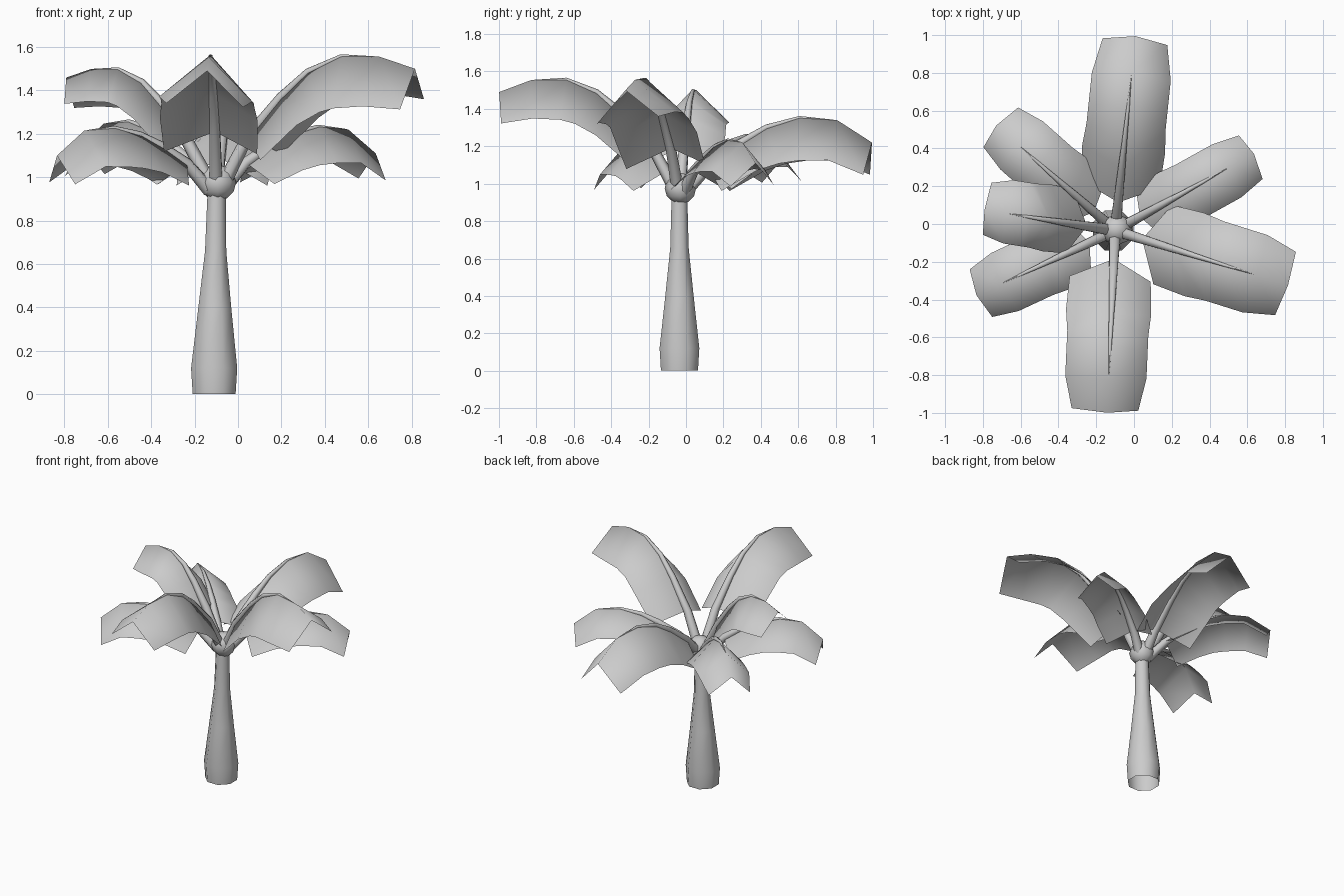
import bpy, bmesh, math
from mathutils import Vector

if "Cube" in bpy.data.objects:
    bpy.data.objects.remove(bpy.data.objects["Cube"])

CX, CY = -0.1, -0.035        # trunk axis


def make_object(name, verts, faces, angle, recalc=True):
    mesh = bpy.data.meshes.new(name)
    mesh.from_pydata(verts, [], faces)
    if recalc:
        bm = bmesh.new()
        bm.from_mesh(mesh)
        bmesh.ops.recalc_face_normals(bm, faces=bm.faces)
        bm.to_mesh(mesh)
        bm.free()
    obj = bpy.data.objects.new(name, mesh)
    bpy.context.collection.objects.link(obj)
    smooth(obj, angle)
    return obj


def smooth(obj, angle):
    bpy.ops.object.select_all(action='DESELECT')
    obj.select_set(True)
    bpy.context.view_layer.objects.active = obj
    bpy.ops.object.shade_smooth_by_angle(angle=math.radians(angle))


def tube(name, path, radii, sides, frame, capped):
    """Round tube along a path; frame(i) gives the two axes of ring i."""
    verts, faces = [], []
    for i, (p, r) in enumerate(zip(path, radii)):
        a, b = frame(i)
        for k in range(sides):
            t = 2 * math.pi * (k + 0.5) / sides
            verts.append(Vector(p) + a * r * math.cos(t) + b * r * math.sin(t))
    for i in range(len(path) - 1):
        for k in range(sides):
            n = (k + 1) % sides
            faces.append((i * sides + k, i * sides + n,
                          (i + 1) * sides + n, (i + 1) * sides + k))
    if capped:
        faces.append(tuple(range(sides)))
        faces.append(tuple(range(len(verts) - sides, len(verts))))
    return make_object(name, verts, faces, 65)


# Trunk (open at the bottom, its top is hidden in the knob)
tube("trunk",
     [(-0.11, CY, 0), (-0.11, CY, 0.12), (-0.107, CY, 0.4), (-0.103, CY, 0.66), (-0.098, CY, 0.95)],
     [0.107, 0.115, 0.082, 0.053, 0.045], 8,
     lambda i: (Vector((1, 0, 0)), Vector((0, 1, 0))), False)

# Crown knob
bpy.ops.mesh.primitive_uv_sphere_add(segments=8, ring_count=6, radius=0.084,
                                     location=(-0.093, -0.03, 0.975))
knob = bpy.context.object
knob.name = "crown_knob"
smooth(knob, 60)

# Fraction along leaf, rise fraction, width fraction, droop fraction, lean of the fold to vertical
F = [0, 0.2, 0.36, 0.56, 0.79, 1]
RISE = [0, 0.5, 0.81, 1]
WIDTH = [1, 1.05, 1, 1, 1, 0.82]
DROOP = [0.85, 1, 1.15, 1.25, 1.15, 0.95]
LEAN = [0, 0, 0, 0.3, 0.6, 0.7]


def palm_leaf(name, angle, reach, zb, zp, zt, wl, wr, dl, dr):
    """Roof-folded leaf with its curved stem: heights of base, peak and tip,
    then width and droop of the left and right halves."""
    a = math.radians(angle)
    out = Vector((math.cos(a), math.sin(a), 0))
    left = Vector((-out.y, out.x, 0))
    up = Vector((0, 0, 1))
    centre = Vector((CX, CY, 0))
    heights = [zb + (zp - zb) * t for t in RISE] + [zp - 0.15 * (zp - zt), zt]
    ridge = [centre + out * (0.15 + (reach - 0.15) * f) + up * z
             for f, z in zip(F, heights)]

    def tangent(pts, i):
        return (pts[min(i + 1, len(pts) - 1)] - pts[max(i - 1, 0)]).normalized()

    # blade, facing up
    verts, faces = [], []
    for i, p in enumerate(ridge):
        n = tangent(ridge, i).cross(left).lerp(up, LEAN[i])
        l = p + left * wl * WIDTH[i] - n * dl * DROOP[i]
        r = p - left * wr * WIDTH[i] - n * dr * DROOP[i]
        verts += [l, p, r]
    for i in range(len(ridge) - 1):
        for k in range(2):
            b = i * 3 + k
            faces.append((b, b + 1, b + 4, b + 3))
    make_object(name + "_blade", verts, faces, 120, recalc=False)

    # stem, sunk a little under the fold
    start = centre + out * 0.035 + up * (zb - 0.13 if zb < 1.15 else zb - 0.22)
    path = [start] + [p - up * 0.008 for p in ridge[:4]]
    path.append(ridge[3].lerp(ridge[4], 0.9))
    tube(name + "_stem", path, [0.034, 0.028, 0.022, 0.016, 0.010, 0.001], 6,
         lambda i: (left, tangent(path, i).cross(left)), True)


# Upper leaves
palm_leaf("upper_leaf_right", -17.5, 0.96, 1.19, 1.565, 1.50, 0.22, 0.21, 0.15, 0.20)
palm_leaf("upper_leaf_front", -92.5, 0.965, 1.21, 1.565, 1.49, 0.20, 0.23, 0.18, 0.16)
palm_leaf("upper_leaf_left", 171, 0.70, 1.20, 1.505, 1.46, 0.16, 0.18, 0.13, 0.15)
# Lower leaves
palm_leaf("lower_leaf_back", 84, 1.035, 1.09, 1.36, 1.22, 0.21, 0.21, 0.19, 0.19)
palm_leaf("lower_leaf_back_right", 29, 0.84, 1.07, 1.24, 1.11, 0.15, 0.17, 0.13, 0.14)
palm_leaf("lower_leaf_front_left", 205, 0.81, 1.07, 1.235, 1.10, 0.17, 0.17, 0.15, 0.14)
palm_leaf("lower_leaf_back_left", 138.5, 0.84, 1.07, 1.265, 1.14, 0.16, 0.18, 0.15, 0.14)
